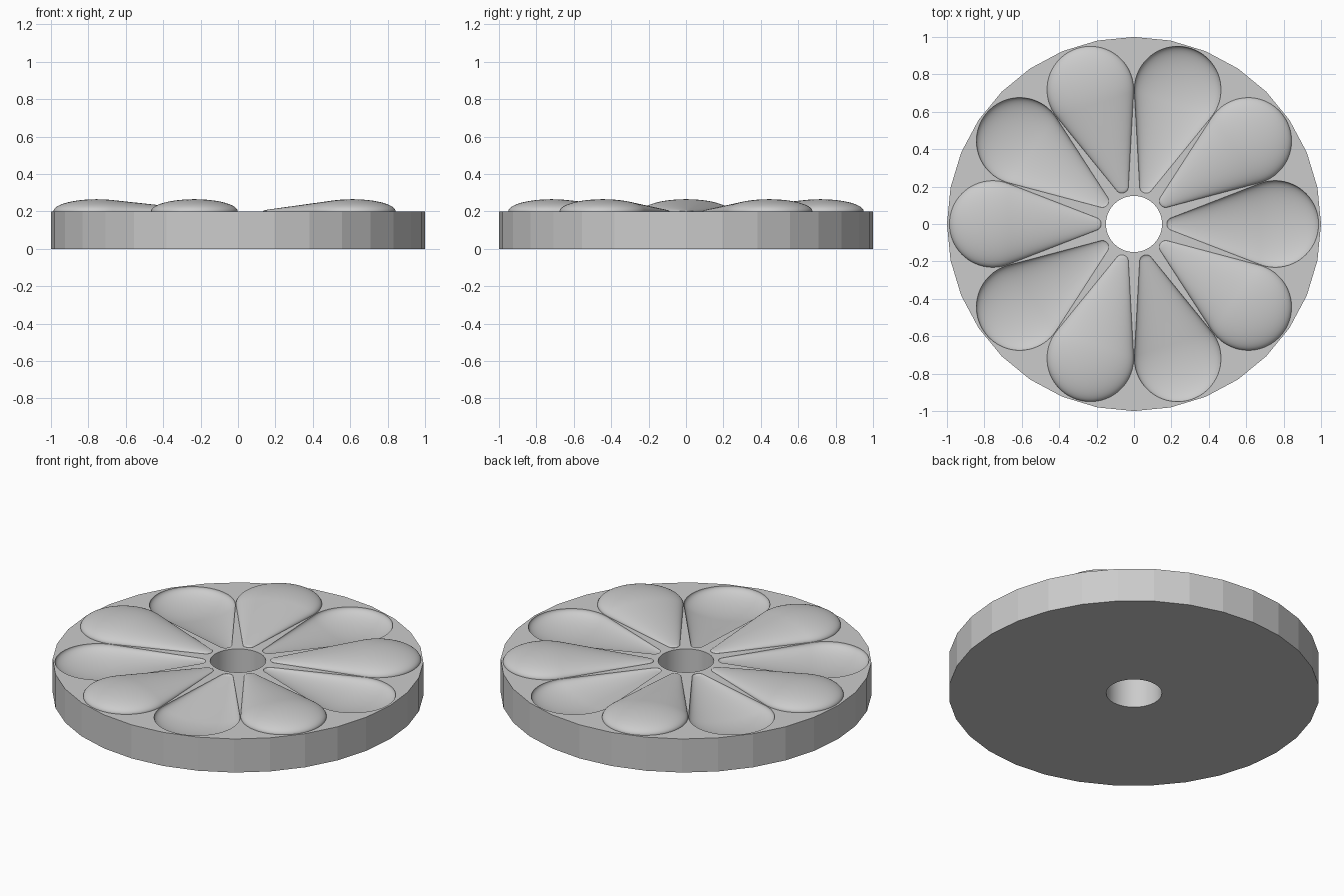
import bpy, bmesh, math
from mathutils import Matrix, Vector

cube = bpy.data.objects.get("Cube")
if cube:
    bpy.data.objects.remove(cube, do_unlink=True)

# Dimensions
THICK, HOLE_R, SIDES = 0.2, 0.15, 32
BIG_C, BIG_R = 0.755, 0.232        # wide end of a petal
SMALL_C, SMALL_R = 0.21, 0.035     # narrow end of a petal
SQUASH = 0.28
STEPS = 72

grey = bpy.data.materials.new("plain grey")
grey.use_nodes = True
grey.diffuse_color = (0.6, 0.6, 0.6, 1)
grey.node_tree.nodes["Principled BSDF"].inputs["Base Color"].default_value = (0.6, 0.6, 0.6, 1)


def to_object(name, bm):
    bmesh.ops.recalc_face_normals(bm, faces=bm.faces)
    mesh = bpy.data.meshes.new(name)
    bm.to_mesh(mesh)
    bm.free()
    mesh.materials.append(grey)
    obj = bpy.data.objects.new(name, mesh)
    bpy.context.collection.objects.link(obj)
    return obj


def cylinder(name, radius, depth, z, sides):
    bm = bmesh.new()
    bmesh.ops.create_cone(bm, cap_ends=True, segments=sides, radius1=radius, radius2=radius,
                          depth=depth, matrix=Matrix.Translation((0, 0, z)))
    return to_object(name, bm)


def petal_profile():
    # Two arcs joined by their common tangent
    split = math.pi / 2 + math.asin((BIG_R - SMALL_R) / (BIG_C - SMALL_C))
    points = []
    for centre, radius, start, end, n in ((BIG_C, BIG_R, 0, split, 20),
                                          (SMALL_C, SMALL_R, split, math.pi, 8)):
        for i in range(n + 1):
            t = start + (end - start) * i / n
            points.append(Vector((centre + radius * math.cos(t), radius * math.sin(t), 0)))
    return points


def petals(name, first):
    # Five squashed teardrops, every second place around the disc
    bm = bmesh.new()
    for k in range(first, 10, 2):
        half_step = Matrix.Rotation(math.pi / STEPS, 4, 'X')
        verts = [bm.verts.new(half_step @ p) for p in petal_profile()]
        edges = [bm.edges.new(pair) for pair in zip(verts, verts[1:])]
        old = set(bm.verts) - set(verts)
        bmesh.ops.spin(bm, geom=verts + edges, cent=(0, 0, 0), axis=(1, 0, 0),
                       angle=math.tau, steps=STEPS, use_merge=False)
        new = [v for v in bm.verts if v not in old]
        bmesh.ops.remove_doubles(bm, verts=new, dist=1e-5)
        new = [v for v in bm.verts if v not in old]
        place = (Matrix.Translation((0, 0, THICK)) @ Matrix.Rotation(k * math.pi / 5, 4, 'Z')
                 @ Matrix.Diagonal((1, 1, SQUASH, 1)))
        bmesh.ops.transform(bm, matrix=place, verts=new)
    return to_object(name, bm)


def combine(target, other, operation):
    mod = target.modifiers.new(operation, 'BOOLEAN')
    mod.operation = operation
    mod.solver = 'EXACT'
    mod.object = other
    bpy.ops.object.modifier_apply(modifier=mod.name)
    bpy.data.objects.remove(other, do_unlink=True)


# Disc with a centre hole, alternating raised and sunken petals
disc = cylinder("petal_disc", 1, THICK, THICK / 2, SIDES)
bpy.ops.object.select_all(action='DESELECT')
disc.select_set(True)
bpy.context.view_layer.objects.active = disc
combine(disc, cylinder("hole_cutter", HOLE_R, 1, 0, 48), 'DIFFERENCE')
combine(disc, petals("sunken_petals", 0), 'DIFFERENCE')
combine(disc, petals("raised_petals", 1), 'UNION')

# Smooth petals and hole, flat rim facets
bpy.ops.object.shade_smooth_by_angle(angle=math.radians(35))
for face in disc.data.polygons:
    if abs(face.normal.z) < 0.01 and face.center.xy.length > 0.99:
        face.use_smooth = False
